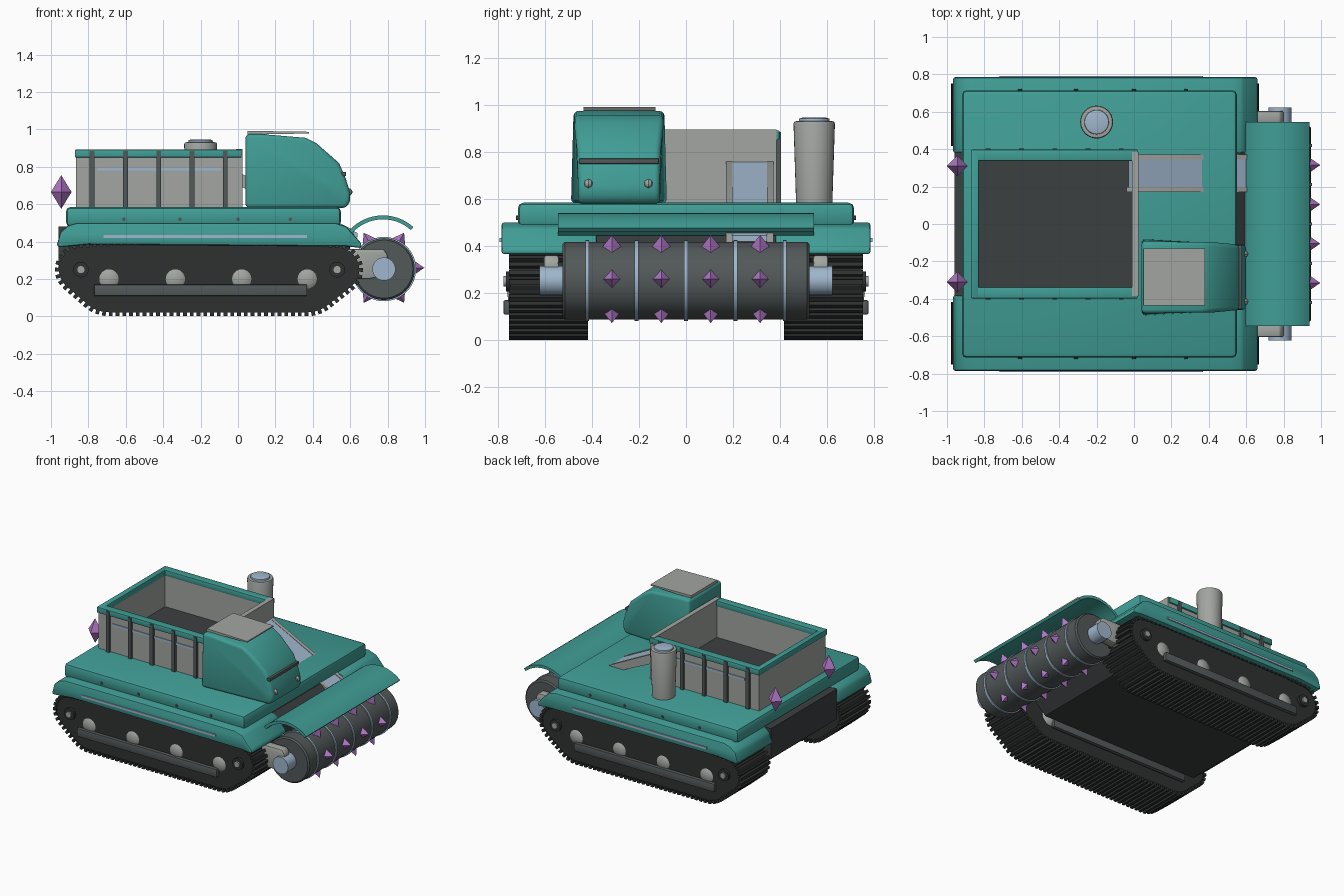
import bpy, bmesh, math
from mathutils import Vector, Matrix

if "Cube" in bpy.data.objects:
    bpy.data.objects.remove(bpy.data.objects["Cube"])


def material(name, rgb):
    m = bpy.data.materials.new(name)
    m.diffuse_color = (*rgb, 1)
    m.use_nodes = True
    m.node_tree.nodes["Principled BSDF"].inputs["Base Color"].default_value = m.diffuse_color
    return m


TEAL = material("teal paint", (0.052, 0.34, 0.305))
GREY = material("light grey metal", (0.36, 0.38, 0.355))
DARK = material("dark grey metal", (0.085, 0.098, 0.098))
FLOOR = material("charcoal", (0.045, 0.05, 0.052))
BLACK = material("track black", (0.028, 0.031, 0.031))
BLUE = material("pale blue steel", (0.35, 0.47, 0.61))
PURPLE = material("purple crystal", (0.42, 0.18, 0.55))


def finish(bm, name, mat, bevel=0, seg=2, smooth=True):
    bmesh.ops.recalc_face_normals(bm, faces=bm.faces)
    if bevel:
        edges = [e for e in bm.edges if e.calc_face_angle(0) > 0.5]
        bmesh.ops.bevel(bm, geom=edges, offset=bevel, segments=seg, profile=0.5,
                        affect='EDGES', clamp_overlap=True)
    me = bpy.data.meshes.new(name)
    bm.to_mesh(me)
    bm.free()
    me.materials.append(mat)
    ob = bpy.data.objects.new(name, me)
    bpy.context.collection.objects.link(ob)
    if smooth:
        bpy.ops.object.select_all(action='DESELECT')
        ob.select_set(True)
        bpy.context.view_layer.objects.active = ob
        bpy.ops.object.shade_smooth_by_angle(angle=math.radians(35))
    return ob


def extrude(name, pts, y0, y1, mat, bevel=0, seg=2, warp=None):
    """Extrude an x-z outline along y."""
    bm = bmesh.new()
    rings = [[bm.verts.new((x, y, z)) for x, z in pts] for y in (y0, y1)]
    n = len(pts)
    for r in rings:
        bm.faces.new(r)
    for i in range(n):
        j = (i + 1) % n
        bm.faces.new((rings[0][i], rings[0][j], rings[1][j], rings[1][i]))
    if warp:
        for v in bm.verts:
            v.co = warp(v.co)
    return finish(bm, name, mat, bevel, seg)


def box(name, x, y, z, mat, bevel=0):
    return extrude(name, [(x[0], z[0]), (x[1], z[0]), (x[1], z[1]), (x[0], z[1])],
                   y[0], y[1], mat, bevel)


def lathe(name, prof, cx, c2, mat, axis='Y', sign=1, n=32):
    """Spin (radius, height) points about the y axis (c2 = z) or z axis (c2 = y)."""
    bm = bmesh.new()
    rings = []
    for r, h in prof:
        ring = []
        for k in range(n if r > 0 else 1):
            a = 2 * math.pi * k / n
            u, v = cx + r * math.cos(a), c2 + r * math.sin(a)
            ring.append(bm.verts.new((u, sign * h, v) if axis == 'Y' else (u, v, h)))
        rings.append(ring)
    for a, b in zip(rings, rings[1:]):
        for k in range(n):
            q = [a[k % len(a)], a[(k + 1) % len(a)], b[(k + 1) % len(b)], b[k % len(b)]]
            bm.faces.new(list(dict.fromkeys(q)))
    return finish(bm, name, mat)


def disc(name, r, h0, h1, cx, c2, mat, axis='Y', sign=1, n=32):
    return lathe(name, [(0, h0), (r, h0), (r, h1), (0, h1)], cx, c2, mat, axis, sign, n)


# Track path: convex outline around sprockets and end road wheels
WHEELS = (-0.69, -0.335, 0.02, 0.37)
SPROCKETS = (-0.84, 0.53)


def outline(extra):
    pts = []
    for cx, cz, r in [(SPROCKETS[0], .25, .1), (SPROCKETS[1], .25, .1),
                      (WHEELS[0], .2, .16), (WHEELS[-1], .2, .16)]:
        for k in range(48):
            a = math.tau * k / 48
            pts.append((cx + (r + extra) * math.cos(a), cz + (r + extra) * math.sin(a)))
    pts.sort()

    def half(seq):
        h = []
        for p in seq:
            while len(h) > 1 and ((h[-1][0] - h[-2][0]) * (p[1] - h[-2][1])
                                  - (h[-1][1] - h[-2][1]) * (p[0] - h[-2][0])) <= 1e-9:
                h.pop()
            h.append(p)
        return h[:-1]
    return [Vector((x, 0, z)) for x, z in half(pts) + half(pts[::-1])]


def resample(path, count):
    segs = [(a, b, (b - a).length) for a, b in zip(path, path[1:] + path[:1])]
    step, out, t = sum(s[2] for s in segs) / count, [], 0
    for a, b, l in segs:
        while t < l:
            out.append((a.lerp(b, t / l), (b - a).normalized()))
            t += step
        t -= l
    return out


def track(s):
    bm = bmesh.new()
    inner, outer = resample(outline(.003), 200), outline(.018)
    for path, y0, y1 in ((outer, .425, .745), ([p for p, _ in inner], .425, .745)):
        a = [bm.verts.new((p.x, s * y0, p.z)) for p in path]
        b = [bm.verts.new((p.x, s * y1, p.z)) for p in path]
        for i in range(len(path)):
            j = (i + 1) % len(path)
            bm.faces.new((a[i], a[j], b[j], b[i]))
    bmesh.ops.bridge_loops(bm, edges=[e for e in bm.edges if e.is_boundary and e.verts[0].co.y * s < .5])
    bmesh.ops.bridge_loops(bm, edges=[e for e in bm.edges if e.is_boundary])
    # Cleats
    for p, d in resample(outline(.026), 100):
        rot = Matrix((d, (0, 1, 0), d.cross(Vector((0, 1, 0))))).transposed().to_4x4()
        bmesh.ops.create_cube(bm, size=1, matrix=Matrix.Translation((p.x, s * .585, p.z)) @ rot
                              @ Matrix.Diagonal((.02, .335, .026, 1)))
    return finish(bm, "track", BLACK, smooth=False)


# Running gear, fenders and drum arms, once per side
for s in (-1, 1):
    track(s)
    for x in WHEELS:
        lathe("road_wheel", [(0, .45), (.1, .45), (.11, .43), (.15, .43), (.16, .445), (.16, .705),
                             (.15, .72), (.11, .72), (.1, .695), (0, .695)], x, .2, DARK, sign=s)
        for f in (lambda h: h, lambda h: 1.15 - h):
            lathe("wheel_hub", [(r, f(h)) for r, h in ((.085, .69), (.08, .715), (.06, .74),
                                                       (.035, .755), (0, .76))], x, .2, GREY, sign=s, n=24)
    for x in SPROCKETS:
        disc("sprocket", .1, .44, .72, x, .25, DARK, sign=s, n=20)
        disc("sprocket_cap", .042, .72, .765, x, .25, BLACK, sign=s, n=16)
        disc("sprocket_bolt", .022, .76, .775, x, .25, GREY, sign=s, n=16)
    for a, b in ((.745, .775), (.385, .415)):
        box("side_beam", (-.77, .37), sorted((s * a, s * b)), (.11, .17), DARK, .005)
    extrude("fender", [(-.97, .375), (-.95, .45), (-.91, .485), (-.86, .5), (.52, .5), (.58, .48),
                       (.66, .39), (.66, .365), (.58, .375), (-.8, .385), (-.95, .37)],
            s * .38, s * .785, TEAL, .012)
    box("fender_stripe", (-.72, .37), sorted((s * .78, s * .792)), (.418, .434), BLUE)
    for x in (-.61, -.31, 0, .28):
        disc("deck_bolt", .01, .71, .722, x, .52, DARK, sign=s, n=10)
    extrude("drum_arm", [(.5, .2), (.7, .2), (.8, .22), (.8, .33), (.78, .36), (.5, .36)],
            s * .54, s * .605, GREY, .01)
    disc("drum_hub", .062, .5, .622, .78, .253, BLUE, sign=s)

# Hull and deck
extrude("hull", [(-.96, .48), (-.96, .26), (-.84, .16), (.45, .16), (.6, .3), (.6, .45), (.55, .49)],
        -.385, .385, FLOOR)
box("deck", (-.92, .55), (-.715, .715), (.48, .585), TEAL, .025)

# Cargo bin: three rimmed walls, plain front wall, floor
box("bin_floor", (-.85, 0), (-.36, .36), (.58, .62), FLOOR)
box("bin_front_wall", (-.01, .025), (-.385, .385), (.58, .895), GREY)
box("bin_back_wall", (-.865, -.835), (-.385, .385), (.58, .86), GREY)
box("bin_back_rim", (-.872, -.83), (-.395, .395), (.85, .892), TEAL, .005)
for s in (-1, 1):
    box("bin_side_wall", (-.865, 0), sorted((s * .345, s * .385)), (.58, .86), GREY)
    box("bin_side_rim", (-.872, .02), sorted((s * .338, s * .397)), (.85, .892), TEAL, .005)
    box("bin_stripe", (-.75, -.09), sorted((s * .38, s * .391)), (.78, .797), BLUE)
    for i in range(5):
        x = -.78 + i * .178
        box("bin_rib", (x - .013, x + .013), sorted((s * .38, s * .403)), (.58, .885), DARK)

# Conveyor sloping from the drum up into the bin
extrude("conveyor_belt", [(.64, .42), (.64, .445), (-.03, .785), (-.03, .755)], .195, .345, BLUE)
for y in (.17, .345):
    extrude("conveyor_rail", [(.62, .41), (.62, .46), (.0, .772), (-.04, .772), (-.04, .72)],
            y, y + .027, GREY)

# Exhaust stack
lathe("exhaust_stack", [(0, .58), (.077, .58), (.088, .92), (.084, .93), (.068, .932), (0, .932)],
      -.2, .545, GREY, 'Z')
lathe("exhaust_cap", [(.066, .93), (.064, .942), (.05, .946), (0, .946)], -.2, .545, BLUE, 'Z')


# Cab, narrowing towards nose and roof
def cab_taper(c):
    k = 1 - .16 * max(0, (c.x - .36) / .24) - .06 * max(0, (c.z - .7) / .28)
    return Vector((c.x, -.285 + (c.y + .285) * k, c.z))


extrude("cab", [(.04, .58), (.04, .975), (.12, .975), (.36, .955), (.42, .925), (.54, .82),
                (.575, .74), (.6, .66), (.6, .62), (.58, .58)], -.49, -.08, TEAL, .022, 3, cab_taper)
extrude("roof_plate", [(.05, .972), (.38, .978), (.38, .987), (.05, .992)], -.435, -.13, GREY)
box("visor_slot", (.54, .578), (-.455, -.115), (.75, .772), DARK, .004)
for y in (-.415, -.16):
    lathe("headlight", [(0, y - .02), (.014, y - .014), (.02, y), (.014, y + .014), (0, y + .02)],
          .592, .665, GREY, n=16)

# Drum with rings and spikes
lathe("drum", [(0, -.525), (.155, -.525), (.165, -.515), (.165, .515), (.155, .525), (0, .525)],
      .78, .253, DARK, n=48)
for i in range(-2, 3):
    disc("drum_ring", .172, i * .21 - .008, i * .21 + .008, .78, .253, BLUE, n=48)
for row in range(6):
    for y in (-.315, -.105, .105, .315):
        bm = bmesh.new()
        bmesh.ops.create_cone(bm, segments=4, radius1=.043, radius2=0, depth=.062, cap_ends=True,
                              matrix=Matrix.Translation((.78, y, .26))
                              @ Matrix.Rotation(math.pi / 2 + row * math.pi / 3, 4, 'Y')
                              @ Matrix.Translation((0, 0, .185)))
        finish(bm, "drum_spike", PURPLE, smooth=False)

# Curved drum guard
arc = [(math.radians(a), r) for r, seq in ((.243, range(48, 141, 6)), (.222, range(138, 47, -6)))
       for a in seq]
extrude("drum_guard", [(.775 + r * math.cos(a), .297 + r * math.sin(a)) for a, r in arc],
        -.545, .545, TEAL)

# Rear crystals
for y in (-.31, .31):
    bm = bmesh.new()
    for up in (0, math.pi):
        bmesh.ops.create_cone(bm, segments=4, radius1=.055, radius2=0, depth=.09,
                              matrix=Matrix.Translation((-.945, y, .665))
                              @ Matrix.Rotation(up, 4, 'X') @ Matrix.Translation((0, 0, .045)))
    bmesh.ops.remove_doubles(bm, verts=bm.verts, dist=1e-4)
    finish(bm, "rear_crystal", PURPLE, smooth=False)
